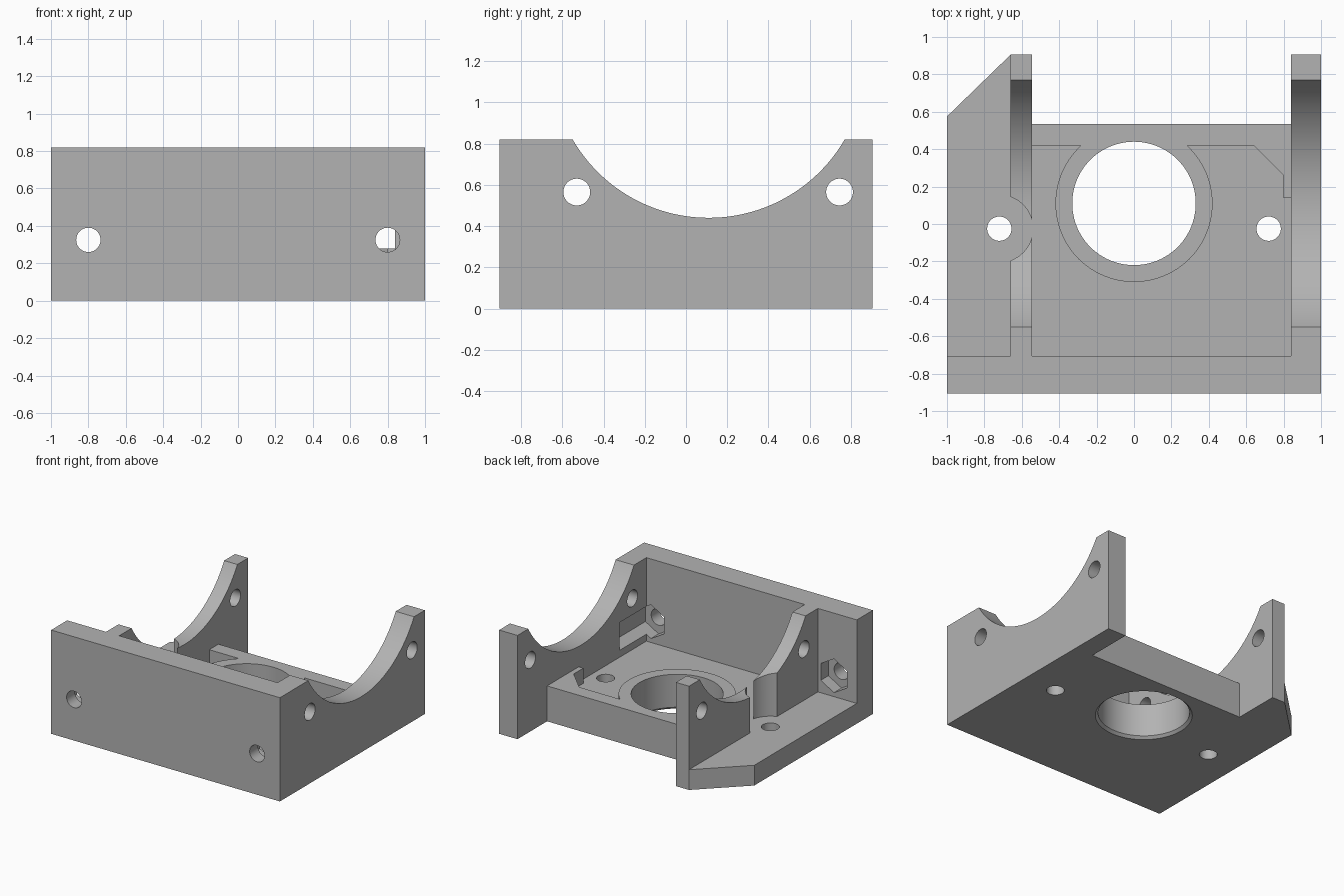
import bpy, bmesh
from math import cos, sin, pi, radians

cube = bpy.data.objects.get("Cube")
if cube:
    bpy.data.objects.remove(cube, do_unlink=True)

grey = bpy.data.materials.new("plain grey")
grey.use_nodes = True
grey.diffuse_color = (0.45, 0.45, 0.45, 1)
grey.node_tree.nodes["Principled BSDF"].inputs["Base Color"].default_value = grey.diffuse_color

PLATE, LEDGE, TOP = 0.16, 0.28, 0.82
PLACE = {"x": lambda u, v, w: (w, u, v),
         "y": lambda u, v, w: (u, w, v),
         "z": lambda u, v, w: (u, v, w)}


def prism(name, points, axis, lo, hi, end_points=None):
    """Solid between an outline at lo and an outline at hi along an axis."""
    bm = bmesh.new()
    put = PLACE[axis]
    a = [bm.verts.new(put(u, v, lo)) for u, v in points]
    b = [bm.verts.new(put(u, v, hi)) for u, v in end_points or points]
    bm.faces.new(a)
    bm.faces.new(b)
    for i in range(len(a)):
        j = (i + 1) % len(a)
        bm.faces.new((a[i], a[j], b[j], b[i]))
    bmesh.ops.recalc_face_normals(bm, faces=bm.faces)
    mesh = bpy.data.meshes.new(name)
    bm.to_mesh(mesh)
    bm.free()
    mesh.materials.append(grey)
    obj = bpy.data.objects.new(name, mesh)
    bpy.context.collection.objects.link(obj)
    return obj


def rect(u0, u1, v0, v1):
    return [(u0, v0), (u1, v0), (u1, v1), (u0, v1)]


def ring(u, v, r, sides=48, turn=0.0):
    return [(u + r * cos(turn + 2 * pi * i / sides), v + r * sin(turn + 2 * pi * i / sides))
            for i in range(sides)]


def combine(body, part, operation):
    mod = body.modifiers.new("combine", "BOOLEAN")
    mod.operation = operation
    mod.solver = "EXACT"
    mod.object = part
    bpy.context.view_layer.objects.active = body
    bpy.ops.object.modifier_apply(modifier=mod.name)
    bpy.data.objects.remove(part, do_unlink=True)


# Base plate with the angled shelf and the rear notch
outline = [(-1, -0.905), (1, -0.905), (1, 0.905), (0.84, 0.905), (0.84, 0.535),
           (-0.545, 0.535), (-0.545, 0.905), (-0.66, 0.905), (-1, 0.575)]
bracket = prism("motor_bracket", outline, "z", 0, PLATE)

# Walls, rear ledge with its angled corner, and collar
ledge = [(-0.6, 0.535), (-0.6, 0.42), (0.64, 0.42), (0.8, 0.26), (0.8, 0.14),
         (0.9, 0.14), (0.9, 0.535)]
for part in (
        prism("front_wall", rect(-1, 1, -0.905, -0.705), "z", 0, TOP),
        prism("left_wall", rect(0.84, 1, -0.905, 0.905), "z", 0, TOP),
        prism("inner_wall", rect(-0.66, -0.545, -0.8, 0.905), "z", 0, TOP),
        prism("rear_ledge", ledge, "z", 0.05, LEDGE),
        prism("collar", ring(0, 0.11, 0.42, 96), "z", 0.05, LEDGE)):
    combine(bracket, part, "UNION")

# Cradle arc, main bore with a bevelled lower rim, and screwdriver clearance
cutters = [
    prism("cradle_cut", ring(0.11, 1.203, 0.763, 160), "x", -0.8, 1.2),
    prism("bore_cut", ring(0, 0.11, 0.33, 96), "z", -0.1, 0.5),
    prism("rim_cut", ring(0, 0.11, 0.37, 96), "z", -0.02, 0.02, ring(0, 0.11, 0.33, 96)),
    prism("clearance_cut", ring(-0.72, -0.025, 0.18, 64), "z", PLATE, 1),
]
# Screw holes along each axis, and hexagonal nut pockets behind the front wall
for y in (-0.53, 0.745):
    cutters.append(prism("side_hole", ring(y, 0.565, 0.065), "x", -0.8, 1.2))
for x in (-0.8, 0.8):
    cutters.append(prism("front_hole", ring(x, 0.325, 0.065), "y", -1, -0.6))
    cutters.append(prism("nut_pocket", ring(x, 0.325, 0.133, 6, pi / 6), "y", -0.8, -0.37))
for x in (-0.72, 0.72):
    cutters.append(prism("floor_hole", ring(x, -0.025, 0.065), "z", -0.1, 0.3))
for cutter in cutters:
    combine(bracket, cutter, "DIFFERENCE")

# Smooth the round surfaces, keep the edges sharp
bpy.ops.object.select_all(action="DESELECT")
bracket.select_set(True)
bpy.context.view_layer.objects.active = bracket
bpy.ops.object.shade_smooth_by_angle(angle=radians(25))
